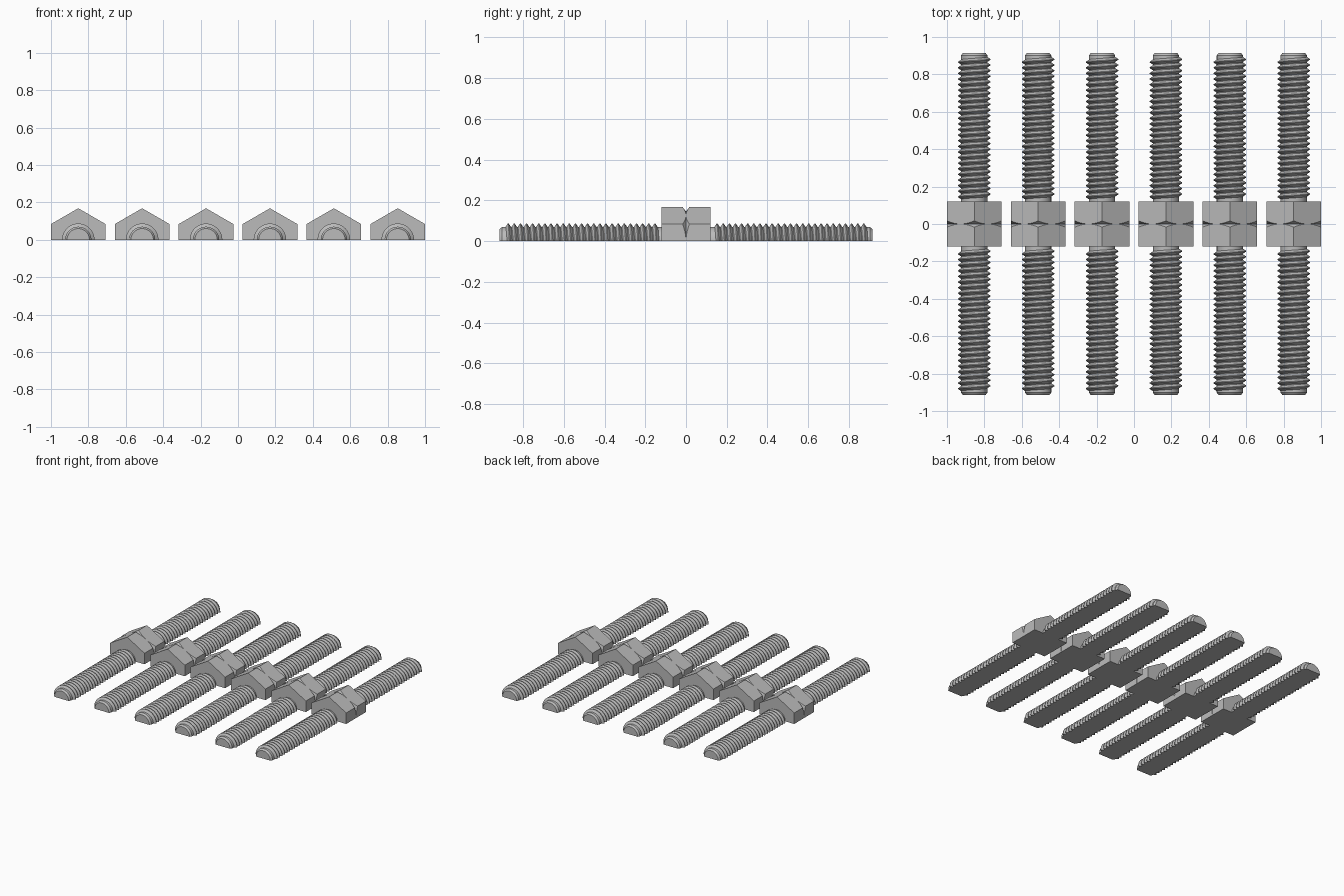
import bpy, bmesh, math

if "Cube" in bpy.data.objects:
    bpy.data.objects.remove(bpy.data.objects["Cube"])

SEG = 36                      # columns over the half turn (5 degrees each)
ANGLES = [math.pi * i / SEG for i in range(SEG + 1)]
ROOT, CREST, PITCH = 0.07, 0.087, 0.03
FLAT, CORNER = 0.146, 0.168   # hex radius at the flats and at the corners

steel = bpy.data.materials.new("steel grey")
steel.diffuse_color = (0.5, 0.5, 0.5, 1)
steel.use_nodes = True
steel.node_tree.nodes["Principled BSDF"].inputs["Base Color"].default_value = steel.diffuse_color


def half_turned(name, rows):
    """Skin rows of (radius, y) per angle into a solid cut flat at z = 0."""
    bm = bmesh.new()
    grid = [[bm.verts.new((r * math.cos(a), y, r * math.sin(a)))
             for a, (r, y) in zip(ANGLES, row)] for row in rows]
    for p, q in zip(grid, grid[1:]):
        for i in range(SEG):
            bm.faces.new((p[i], p[i + 1], q[i + 1], q[i]))
        bm.faces.new((p[0], q[0], q[-1], p[-1]))      # flat underside
    bm.faces.new(grid[0])
    bm.faces.new(grid[-1])
    bmesh.ops.remove_doubles(bm, verts=bm.verts, dist=1e-5)
    bmesh.ops.recalc_face_normals(bm, faces=bm.faces)
    mesh = bpy.data.meshes.new(name)
    bm.to_mesh(mesh)
    bm.free()
    mesh.materials.append(steel)
    return mesh


def ring(r, y):
    return [(r, y)] * (SEG + 1)


def helix_ring(r, y):
    return [(r, y + PITCH / 2 * (1 - a / math.pi)) for a in ANGLES]


# Threaded rod: plain neck, helical teeth, chamfered tip
rod_rows = [ring(ROOT, 0.12)]
for k in range(25):
    y = 0.132 + k * PITCH
    for r, t in ((ROOT, 0.0), (CREST, 0.38), (CREST, 0.50), (ROOT, 0.88)):
        rod_rows.append(helix_ring(r, y + t * PITCH))
rod_rows += [ring(ROOT, 0.902), ring(0.06, 0.915)]
rod_mesh = half_turned("threaded_rod", rod_rows)


# Hex collar: two blocks whose conical chamfers meet in a groove at y = 0
def hex_radius(a):
    return FLAT / math.cos((a + math.pi / 6) % (math.pi / 3) - math.pi / 6)


def hex_ring(side, chamfered):
    row = []
    for a in ANGLES:
        r = hex_radius(a)
        row.append((r, side * ((r - FLAT) * 0.75 if chamfered else 0.12)))
    return row


collar_mesh = half_turned("hex_collar", [
    hex_ring(-1, False), hex_ring(-1, True), ring(FLAT, 0),
    hex_ring(1, True), hex_ring(1, False)])

# Six studs in a row, each with a collar and a rod at both ends
for n in range(6):
    x = -0.854 + n * 0.3416
    for name, mesh, turn in (("hex_collar", collar_mesh, 0),
                             ("back_rod", rod_mesh, 0),
                             ("front_rod", rod_mesh, math.pi)):
        ob = bpy.data.objects.new(f"{name}_{n + 1}", mesh)
        ob.location.x = x
        ob.rotation_euler.z = turn
        bpy.context.collection.objects.link(ob)
        if n == 0 and turn == 0:
            bpy.ops.object.select_all(action='DESELECT')
            ob.select_set(True)
            bpy.context.view_layer.objects.active = ob
            bpy.ops.object.shade_smooth_by_angle(angle=math.radians(25))
